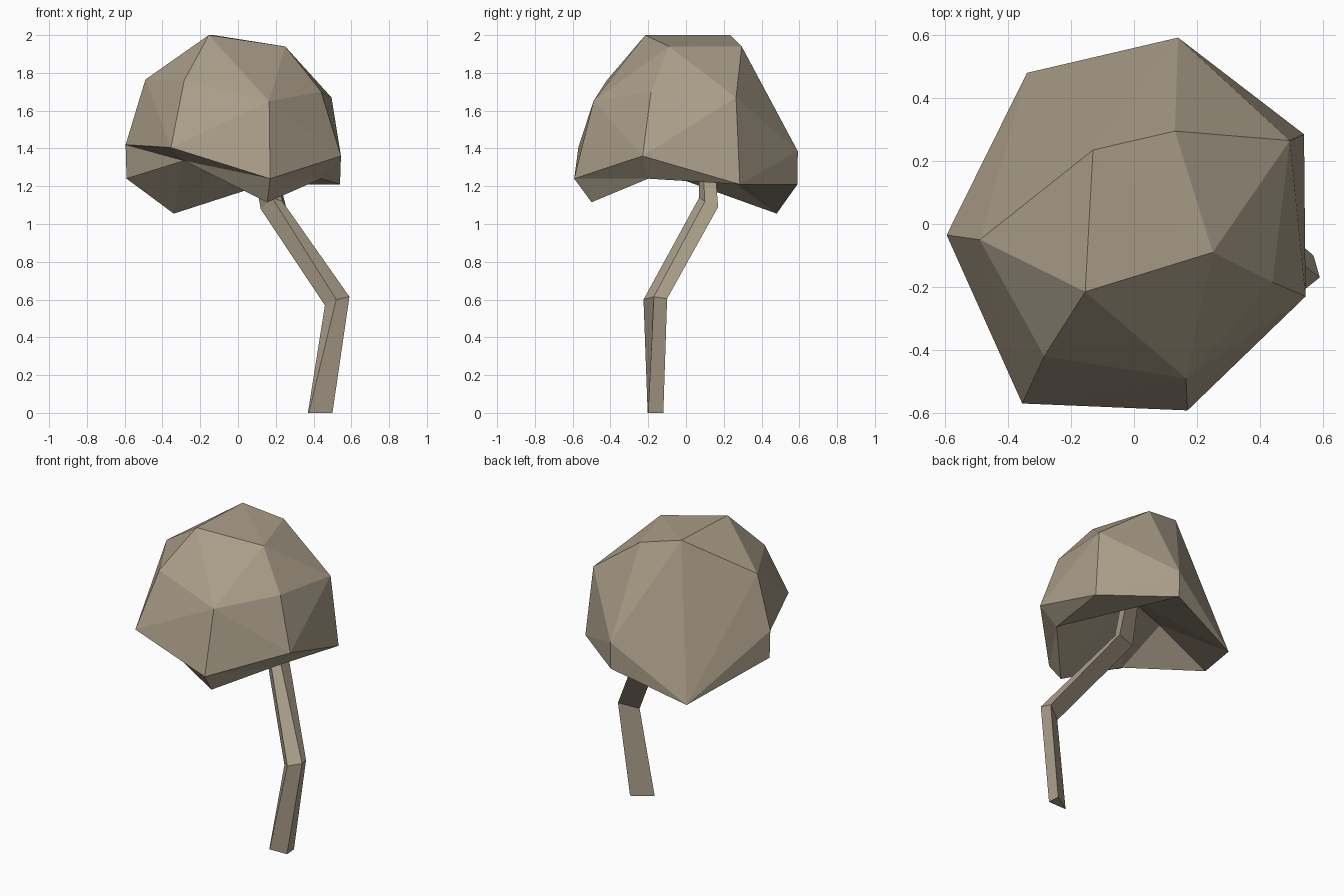
import bpy, bmesh

if "Cube" in bpy.data.objects:
    bpy.data.objects.remove(bpy.data.objects["Cube"])

stone = bpy.data.materials.new("warm_taupe")
stone.diffuse_color = (0.40, 0.34, 0.25, 1)
stone.use_nodes = True
stone.node_tree.nodes["Principled BSDF"].inputs["Base Color"].default_value = stone.diffuse_color


def finish(bm, name):
    bmesh.ops.recalc_face_normals(bm, faces=bm.faces[:])
    mesh = bpy.data.meshes.new(name)
    bm.to_mesh(mesh)
    bm.free()
    mesh.materials.append(stone)
    obj = bpy.data.objects.new(name, mesh)
    bpy.context.collection.objects.link(obj)
    return obj


def face(bm, *verts):
    """Add a face, skipping repeated corners."""
    corners = list(dict.fromkeys(verts))
    if len(corners) > 2:
        bm.faces.new(corners)


# Cap: faceted dome stretched over the crown, shoulder and rim points
bm = bmesh.new()
crown = [(-.155, -.215, 2), (.25, -.09, 1.94), (.13, .295, 1.94), (-.13, .235, 2)]
shoulder = [(-.49, -.05, 1.765), (-.285, -.42, 1.76), (.165, -.49, 1.65),
            (.44, -.185, 1.7), (.495, .265, 1.67)]
rim_points = [(-.34, .48, 1.055), (.14, .592, 1.385), (.54, .285, 1.21), (.545, -.23, 1.36),
              (.17, -.592, 1.24), (-.355, -.57, 1.405), (-.595, -.035, 1.42)]
top = [bm.verts.new(p) for p in crown + shoulder]
rim = [bm.verts.new(p) for p in rim_points]
anchor = bm.verts.new((0, 0, -20))   # keeps only the upper side of the hull
bmesh.ops.convex_hull(bm, input=top + rim + [anchor])
bmesh.ops.delete(bm, geom=[anchor], context='VERTS')

# Cap lip: most rim corners fold down or inward to a lower corner
lower = list(rim)
for i, p in {1: (.14, .59, 1.21), 3: (.44, -.2, 1.24), 4: (.155, -.5, 1.115),
             5: (-.285, -.45, 1.335), 6: (-.59, -.035, 1.24)}.items():
    lower[i] = bm.verts.new(p)
for i in range(7):
    j = (i + 1) % 7
    if i == 4:                       # front fold runs along the other diagonal
        face(bm, rim[4], rim[5], lower[5])
        face(bm, rim[4], lower[5], lower[4])
    else:
        face(bm, rim[i], rim[j], lower[i])
        face(bm, rim[j], lower[j], lower[i])

# Cap underside: hollow with a two-point ceiling
face(bm, lower[1], lower[2], lower[3])
left_top = bm.verts.new((-.27, -.08, 1.46))
right_top = bm.verts.new((.1, .02, 1.5))
edge = [lower[i] for i in (0, 1, 3, 4, 5, 6)]
for i in range(6):
    face(bm, edge[i], edge[(i + 1) % 6], left_top if i >= 4 else right_top)
face(bm, lower[0], left_top, right_top)
face(bm, left_top, lower[5], right_top)
bmesh.ops.delete(bm, geom=[v for v in bm.verts if not v.link_faces], context='VERTS')
finish(bm, "cap")

# Stem: crooked four-sided stalk lofted through its sections
sections = [
    [(.5, -.2, 0), (.495, -.12, 0), (.37, -.2, 0), (.375, -.203, 0)],
    [(.59, -.17, .615), (.57, -.1, .605), (.46, -.17, .57), (.52, -.225, .6)],
    [(.235, .1, 1.12), (.255, .17, 1.09), (.12, .13, 1.08), (.18, .07, 1.14)],
    [(.15, .08, 1.48), (.15, .14, 1.48), (.05, .11, 1.48), (.09, .06, 1.48)],
]
bm = bmesh.new()
rings = [[bm.verts.new(p) for p in s] for s in sections]
for a, b in zip(rings, rings[1:]):
    for i in range(4):
        j = (i + 1) % 4
        face(bm, a[i], a[j], b[j], b[i])
face(bm, *rings[0])
face(bm, *rings[-1])
finish(bm, "stem")
